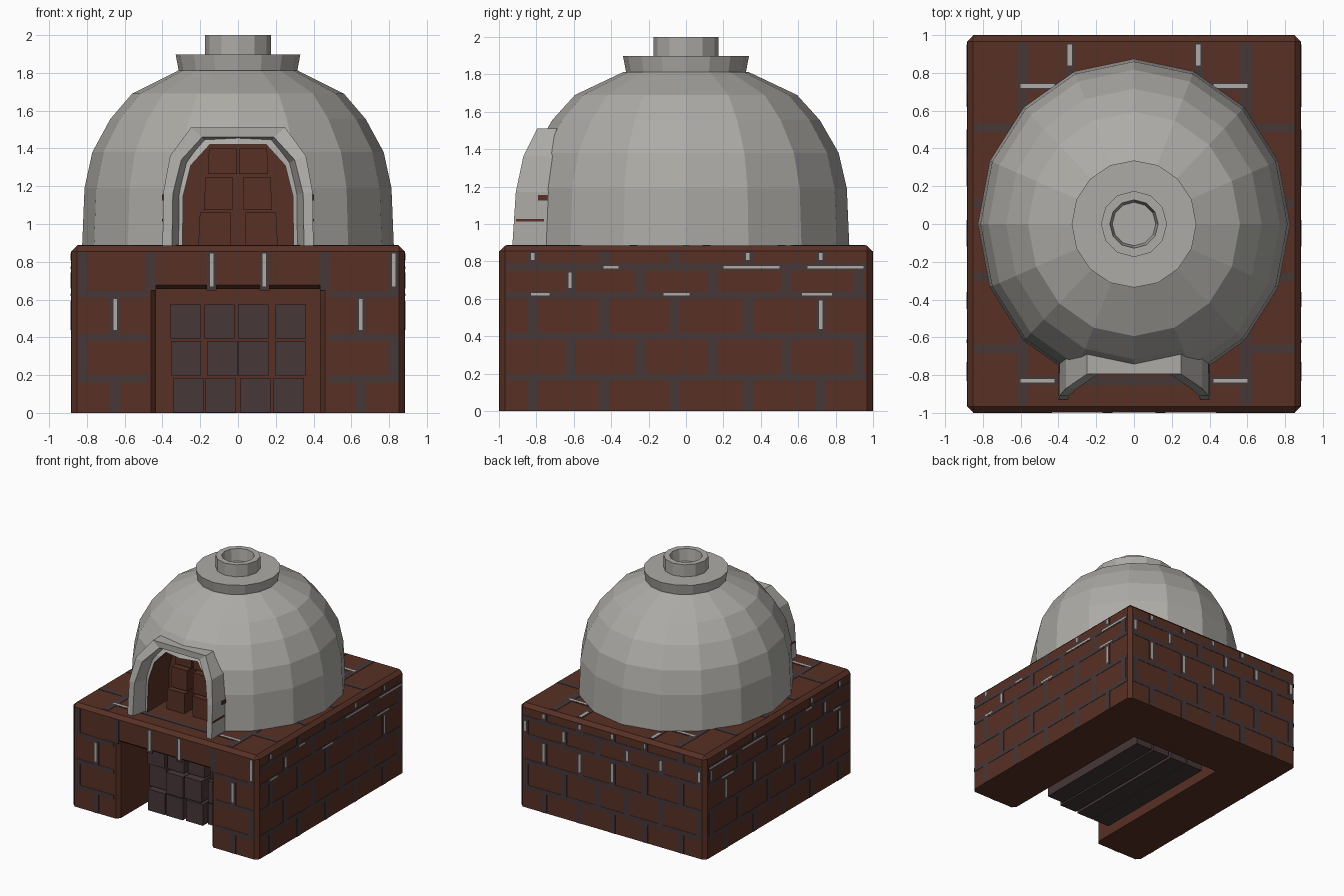
import bpy, bmesh, math, random
from mathutils import Vector

if "Cube" in bpy.data.objects:
    bpy.data.objects.remove(bpy.data.objects["Cube"])
random.seed(4)


def mat(name, rgb):
    m = bpy.data.materials.new(name)
    m.diffuse_color = (*rgb, 1)
    m.use_nodes = True
    m.node_tree.nodes["Principled BSDF"].inputs["Base Color"].default_value = m.diffuse_color
    return m


BRICK = mat("brick_red", (0.098, 0.030, 0.018))
MORTAR = mat("dark_mortar", (0.062, 0.038, 0.040))
CLAY = mat("grey_clay", (0.42, 0.41, 0.385))


def finish(bm, name, material):
    bmesh.ops.recalc_face_normals(bm, faces=bm.faces)
    me = bpy.data.meshes.new(name)
    bm.to_mesh(me)
    bm.free()
    me.materials.append(material)
    ob = bpy.data.objects.new(name, me)
    bpy.context.collection.objects.link(ob)
    return ob


def add_box(bm, lo, hi, taper=0.0):
    vs = bmesh.ops.create_cube(bm, size=1)["verts"]
    for v in vs:
        for i in range(3):
            v.co[i] = lo[i] if v.co[i] < 0 else hi[i]
    return vs


def loft(bm, loops, close=False, caps=True):
    rings = [[bm.verts.new(p) for p in l] for l in loops]
    n = len(rings[0])
    for a, b in zip(rings, rings[1:] + (rings[:1] if close else [])):
        for i in range(n):
            j = (i + 1) % n
            bm.faces.new((a[i], a[j], b[j], b[i]))
    if caps and not close:
        bm.faces.new(rings[0])
        bm.faces.new(rings[-1])


def cut(ob, cutter):
    m = ob.modifiers.new("opening", 'BOOLEAN')
    m.object, m.operation, m.solver = cutter, 'DIFFERENCE', 'EXACT'
    m.material_mode = 'TRANSFER'
    bpy.context.view_layer.objects.active = ob
    bpy.ops.object.modifier_apply(modifier=m.name)
    bpy.data.objects.remove(cutter)


HX, HY, TOP = 0.882, 0.997, 0.885

# Brick plinth with chamfered upright and top edges
bm = bmesh.new()
add_box(bm, (-HX, -HY, 0), (HX, HY, TOP))
edges = [e for e in bm.edges if max(v.co.z for v in e.verts) > 0.1]
bmesh.ops.bevel(bm, geom=edges, offset=0.03, segments=1, affect='EDGES')
base = finish(bm, "brick_plinth", BRICK)

# Wood store, with a chamfered mouth
bm = bmesh.new()
loft(bm, [[(-w, y, -0.1), (w, y, -0.1), (w, y, h), (-w, y, h)]
          for y, w, h in ((-1.02, 0.48, 0.695), (-0.965, 0.435, 0.655), (0.52, 0.435, 0.655))])
c = finish(bm, "store_cutter", BRICK)
c.hide_render = True
cut(base, c)

# Painted joints: thin plates on each wall
mortar, flecks = bmesh.new(), bmesh.new()
T = 0.003


def plate(bm, wall, u0, u1, v0, v1, t=T):
    axis, s = wall
    d = HX if axis == 'x' else HY
    a, b = sorted((s * (d - 0.004), s * (d + t)))
    if axis == 'x':
        add_box(bm, (a, u0, v0), (b, u1, v1))
    elif axis == 'y':
        add_box(bm, (u0, a, v0), (u1, b, v1))
    else:
        add_box(bm, (u0, v0, TOP - 0.004), (u1, v1, TOP + t))


def brick_wall(wall, rows, joints, half, gap=None):
    edge = 0.0
    for k, z in enumerate(rows + [TOP - 0.03]):
        last = k == len(rows)
        top = z if last else z - 0.018
        for u in joints[k % 2]:
            if gap and abs(u) < gap and edge < 0.6:
                continue
            plate(mortar, wall, u - 0.027, u + 0.027, edge, top)
            if k > 1 and random.random() < 0.6:
                plate(flecks, wall, u - 0.009, u + 0.009, edge + 0.02, top - 0.01, T + 0.001)
        if not last:
            spans = [(-half, -gap), (gap, half)] if gap and z < 0.68 else [(-half, half)]
            for a, b in spans:
                plate(mortar, wall, a, b, z - 0.018, z + 0.018)
            edge = z + 0.018


side_joints = ([-0.82, -0.44, -0.06, 0.33, 0.72], [-0.62, -0.24, 0.14, 0.54, 0.92])
end_joints = ([-0.65, -0.31, 0, 0.31, 0.65], [-0.825, -0.46, -0.14, 0.14, 0.46, 0.825])
for s in (-1, 1):
    brick_wall(('x', s), [0.18, 0.40, 0.62, 0.77], side_joints, 0.967)
    for u, z, w in ((-0.78, 0.625, 0.1), (-0.05, 0.625, 0.14), (0.7, 0.625, 0.16),
                    (0.35, 0.768, 0.3), (0.8, 0.768, 0.3), (-0.4, 0.768, 0.08)):
        plate(flecks, ('x', s), u - w / 2, u + w / 2, z - 0.007, z + 0.007, T + 0.001)
brick_wall(('y', -1), [0.18, 0.40, 0.63], end_joints, 0.85, 0.48)
brick_wall(('y', 1), [0.18, 0.40, 0.62, 0.77], end_joints, 0.85)

# Joints on the plinth top
top = ('z', 1)
for s in (-1, 1):
    plate(mortar, top, s * 0.59 - 0.03, s * 0.59 + 0.03, -0.96, 0.96)
    plate(mortar, top, s * 0.34 - 0.025, s * 0.34 + 0.025, 0.74, 0.96)
    for y in (-0.66, -0.28, 0.11, 0.51):
        a, b = sorted((s * 0.56, s * 0.85))
        plate(mortar, top, a, b, y - 0.022, y + 0.022)
    a, b = sorted((s * 0.42, s * 0.6))
    for y in (-0.83, 0.73):
        plate(flecks, top, a, b, y - 0.01, y + 0.01, T + 0.001)
    plate(flecks, top, s * 0.34 - 0.012, s * 0.34 + 0.012, 0.84, 0.95, T + 0.001)
for y in (-0.83, 0.73):
    plate(mortar, top, -0.6, 0.6, y - 0.022, y + 0.022)
finish(mortar, "mortar_joints", MORTAR)
finish(flecks, "pale_mortar_flecks", CLAY)

# Stacked logs in the store
bm = bmesh.new()
for r in range(3):
    for k in range(4):
        x = -0.272 + 0.181 * k + random.uniform(-0.01, 0.01)
        z = 0.003 + 0.195 * r
        add_box(bm, (x - 0.08, -0.70 + random.uniform(-0.05, 0.05), z),
                (x + 0.08, 0.45, z + 0.182))
finish(bm, "stacked_logs", MORTAR)


# Dome, collar and flue: sixteen-sided lofts
def ring(rx, ry, z, n=16):
    return [(rx * math.cos(2 * math.pi * i / n), ry * math.sin(2 * math.pi * i / n), z)
            for i in range(n)]


bm = bmesh.new()
loft(bm, [ring(0.825 * f, 0.873 * f, z) for f, z in
          ((1, 0.885), (0.985, 1.19), (0.935, 1.38), (0.82, 1.555), (0.68, 1.69), (0.385, 1.812))])
dome = finish(bm, "oven_dome", CLAY)

bm = bmesh.new()
loft(bm, [ring(r, r * 1.02, z) for r, z in ((0.31, 1.79), (0.33, 1.897))])
finish(bm, "dome_collar", CLAY)
bm = bmesh.new()
loft(bm, [ring(r, r, z, 12) for r, z in
          ((0.175, 1.89), (0.175, 2.0), (0.128, 2.0), (0.115, 1.90))])
finish(bm, "flue", CLAY)


# Arched mouth cut into the dome, lined in brick
def mirrored(half):
    return half + [(-x, z) for x, z in reversed(half)]


INNER = mirrored([(0.295, 0.86), (0.29, 1.15), (0.25, 1.31), (0.15, 1.42)])
bm = bmesh.new()
loft(bm, [[(x, y, z) for x, z in INNER] for y in (-1.1, -0.52)])
c = finish(bm, "mouth_cutter", BRICK)
c.hide_render = True
cut(dome, c)

# Splayed arch surround that leans back with the dome
OUTER = mirrored([(0.40, 0.86), (0.395, 1.17), (0.36, 1.36), (0.25, 1.51)])
FRONT_IN = mirrored([(0.35, 0.86), (0.345, 1.16), (0.30, 1.34), (0.19, 1.46)])
FY = [-0.93, -0.91, -0.87, -0.795]
BY = [-0.74, -0.72, -0.69, -0.64]


def lean(profile, ys):
    return [Vector((x, y, z)) for (x, z), y in zip(profile, ys + ys[::-1])]


loops = [lean(OUTER, FY), lean(FRONT_IN, FY), lean(INNER, BY), lean(OUTER, BY)]
bm = bmesh.new()
loft(bm, [list(section) for section in zip(*loops)])
finish(bm, "mouth_arch", CLAY)

# Exposed brick cracks on the arch sides
bm = bmesh.new()
for s in (-1, 1):
    for y0, y1, z, h in ((-0.91, -0.76, 1.02, 0.014), (-0.79, -0.74, 1.14, 0.03)):
        a, b = sorted((s * 0.392, s * 0.402))
        add_box(bm, (a, y0, z - h / 2), (b, y1, z + h / 2))
finish(bm, "arch_cracks", BRICK)

# Bricks stacked inside the mouth, narrowing upwards
bm = bmesh.new()
for z0, z1, xa, xb, y in ((0.886, 1.06, 0.04, 0.21, -0.67),
                          (1.075, 1.25, 0.03, 0.18, -0.65),
                          (1.265, 1.40, 0.005, 0.16, -0.62)):
    for s in (-1, 1):
        a, b = sorted((s * xa, s * xb))
        for v in add_box(bm, (a, y, z0), (b, -0.5, z1)):
            if v.co.z > z1 - 0.01:
                v.co.x *= 0.96
finish(bm, "mouth_bricks", BRICK)
